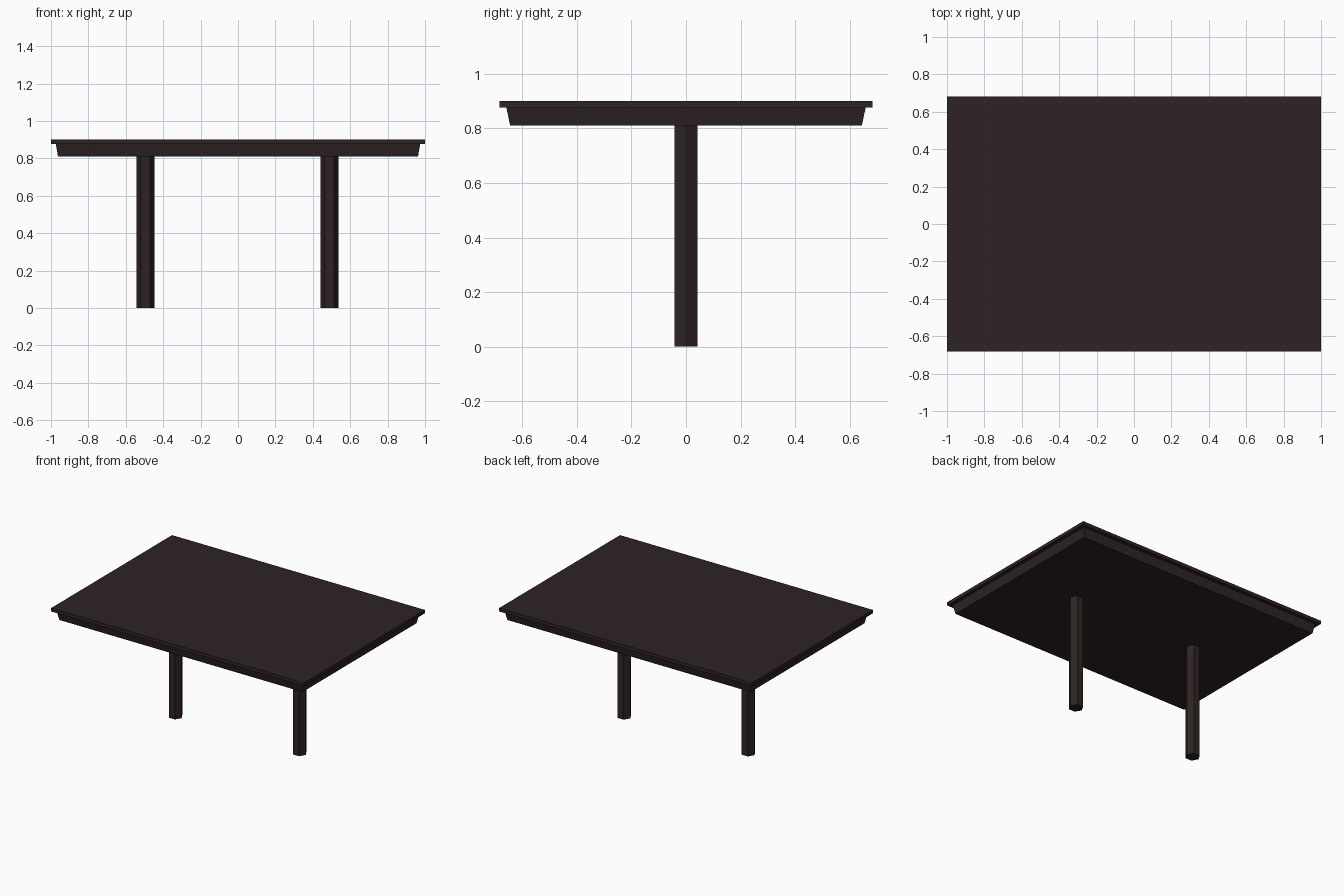
import bpy
import bmesh

cube = bpy.data.objects.get("Cube")
if cube:
    bpy.data.objects.remove(cube, do_unlink=True)

wood = bpy.data.materials.new("dark brown wood")
wood.use_nodes = True
colour = (0.027, 0.017, 0.017, 1)
wood.diffuse_color = colour
wood.node_tree.nodes["Principled BSDF"].inputs["Base Color"].default_value = colour


def add_object(name, bm):
    bmesh.ops.recalc_face_normals(bm, faces=bm.faces)
    mesh = bpy.data.meshes.new(name)
    bm.to_mesh(mesh)
    bm.free()
    mesh.materials.append(wood)
    obj = bpy.data.objects.new(name, mesh)
    bpy.context.collection.objects.link(obj)
    return obj


def tapered_box(name, low, high):
    """Box between two rectangles, each given as (half x, half y, z)."""
    bm = bmesh.new()
    bmesh.ops.create_cube(bm, size=2)
    for v in bm.verts:
        hx, hy, z = high if v.co.z > 0 else low
        v.co = (v.co.x * hx, v.co.y * hy, z)
    return add_object(name, bm)


def leg(name, x, radius=0.048, height=0.81):
    """Six-sided post with corners pointing along x."""
    bm = bmesh.new()
    bmesh.ops.create_circle(bm, cap_ends=True, segments=6, radius=radius)
    for v in bm.verts:  # turn the corners onto the x axis
        v.co.x, v.co.y = v.co.y, -v.co.x
    ring = bmesh.ops.extrude_face_region(bm, geom=bm.faces[:])["geom"]
    top = [g for g in ring if isinstance(g, bmesh.types.BMVert)]
    bmesh.ops.translate(bm, verts=top, vec=(0, 0, height))
    obj = add_object(name, bm)
    obj.location.x = x
    return obj


# Table top and the tapered apron beneath it
tapered_box("table_top", (1, 0.683, 0.876), (1, 0.683, 0.9))
tapered_box("apron", (0.962, 0.644, 0.81), (0.974, 0.658, 0.876))

# Two posts on the centre line
leg("left_leg", 0.488)
leg("right_leg", -0.494)
